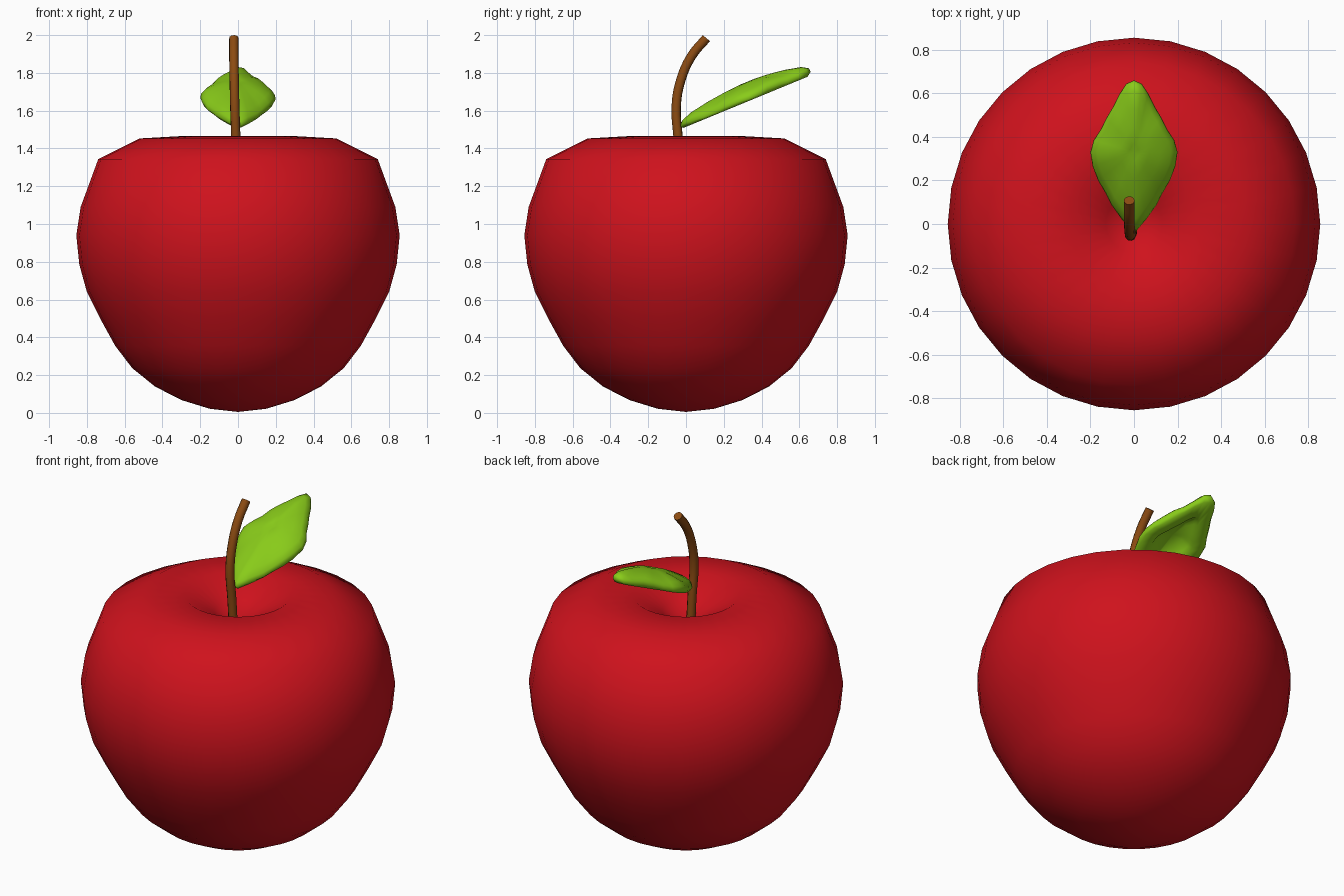
import bpy, bmesh, math

if "Cube" in bpy.data.objects:
    bpy.data.objects.remove(bpy.data.objects["Cube"])


def material(name, rgb):
    m = bpy.data.materials.new(name)
    m.diffuse_color = (*rgb, 1)
    m.use_nodes = True
    m.node_tree.nodes["Principled BSDF"].inputs["Base Color"].default_value = m.diffuse_color
    return m


def finish(bm, name, mat):
    bmesh.ops.remove_doubles(bm, verts=bm.verts, dist=1e-5)
    bmesh.ops.recalc_face_normals(bm, faces=bm.faces)
    for f in bm.faces:
        f.smooth = True
    me = bpy.data.meshes.new(name)
    bm.to_mesh(me)
    bm.free()
    ob = bpy.data.objects.new(name, me)
    bpy.context.collection.objects.link(ob)
    me.materials.append(mat)
    return ob


def skin(bm, rings):
    """Bridge consecutive closed rings; single-point rings become poles."""
    loops = [[bm.verts.new(p) for p in r] for r in rings]
    for a, b in zip(loops, loops[1:]):
        n = max(len(a), len(b))
        for i in range(n):
            j = (i + 1) % n
            q = [a[i % len(a)], a[j % len(a)], b[j % len(b)], b[i % len(b)]]
            bm.faces.new(list(dict.fromkeys(q)))


# Apple body: 32-sided lathe with a dimple at the top
profile = [(0, 0.005), (0.15, 0.022), (0.30, 0.068), (0.44, 0.14), (0.56, 0.237),
           (0.65, 0.355), (0.73, 0.5), (0.80, 0.64), (0.84, 0.785), (0.856, 0.94),
           (0.833, 1.09), (0.74, 1.343), (0.52, 1.453), (0.29, 1.466),
           (0.13, 1.37), (0, 1.29)]
SIDES = 32
rings = []
for r, z in profile:
    if r == 0:
        rings.append([(0, 0, z)])
    else:
        rings.append([(r * math.cos(2 * math.pi * i / SIDES),
                       r * math.sin(2 * math.pi * i / SIDES), z) for i in range(SIDES)])
bm = bmesh.new()
skin(bm, rings)
finish(bm, "apple_body", material("red_skin", (0.62, 0.006, 0.012)))

# Stem: bent round tube
cu = bpy.data.curves.new("stem", 'CURVE')
cu.dimensions = '3D'
cu.bevel_depth = 0.025
cu.bevel_resolution = 3
cu.use_fill_caps = True
path = [(-0.01, -0.03, 1.28), (-0.012, -0.042, 1.46), (-0.017, -0.052, 1.62),
        (-0.02, -0.028, 1.76), (-0.022, 0.03, 1.89), (-0.022, 0.108, 1.984)]
sp = cu.splines.new('BEZIER')
sp.bezier_points.add(len(path) - 1)
for bp, co in zip(sp.bezier_points, path):
    bp.co = co
    bp.handle_left_type = bp.handle_right_type = 'AUTO'
sp.resolution_u = 4
stem = bpy.data.objects.new("stem", cu)
bpy.context.collection.objects.link(stem)
cu.materials.append(material("brown_bark", (0.26, 0.07, 0.006)))
bpy.context.view_layer.objects.active = stem
stem.select_set(True)
bpy.ops.object.convert(target='MESH')
bpy.ops.object.shade_smooth_by_angle(angle=math.radians(40))

# Leaf: tilted domed pad with a wavy outline and a hollow underside
half = [(0.012, -0.03), (0.055, 0.02), (0.105, 0.09), (0.13, 0.14), (0.165, 0.2),
        (0.19, 0.265), (0.2, 0.33), (0.185, 0.385), (0.155, 0.43), (0.125, 0.49),
        (0.095, 0.54), (0.065, 0.6), (0.035, 0.645)]
outline = half + [(0, 0.66)] + [(-x, y) for x, y in reversed(half)]
CENTRE = 0.33


def leaf_ring(s, h, wave=0):
    pts = outline if s else [(0, CENTRE)]
    ring = []
    for i, (x, y) in enumerate(pts):
        yy = CENTRE + (y - CENTRE) * s
        ring.append((x * s, yy, 1.5 + 0.412 * (yy + 0.03) + h + wave * (-1) ** (i // 2)))
    return ring


leaf = [leaf_ring(0, 0.098), leaf_ring(0.12, 0.107), leaf_ring(0.35, 0.1),
        leaf_ring(0.6, 0.085, 0.002), leaf_ring(0.85, 0.063, 0.004),
        leaf_ring(0.97, 0.04, 0.004), leaf_ring(1, 0.018, 0.004),
        leaf_ring(0.95, 0.002), leaf_ring(0.6, 0.004), leaf_ring(0.5, 0.03),
        leaf_ring(0.3, 0.06), leaf_ring(0, 0.07)]
bm = bmesh.new()
skin(bm, leaf)
finish(bm, "leaf", material("green_leaf", (0.25, 0.6, 0.01)))
